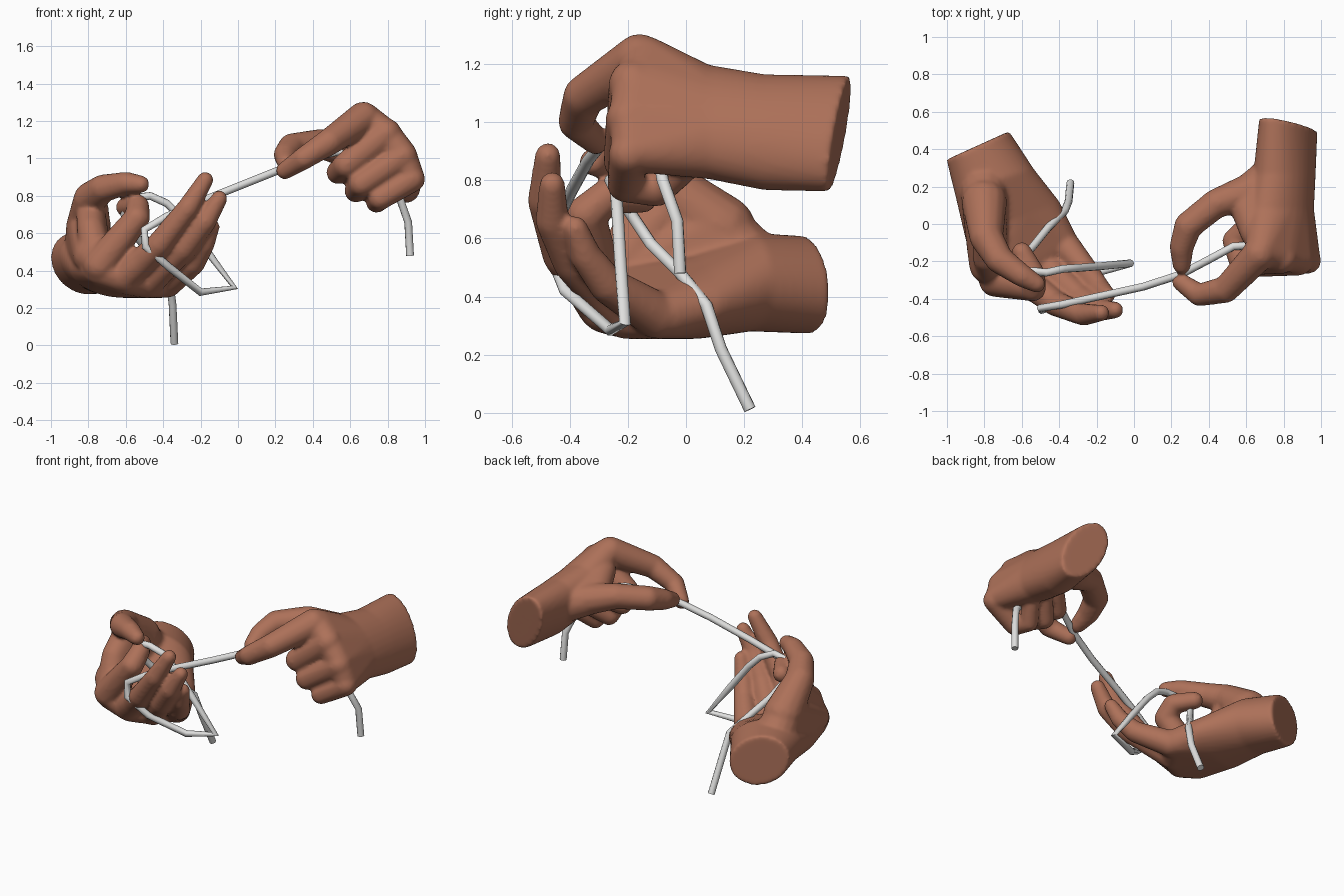
import bpy, bmesh, math
from mathutils import Vector

def material(name, col):
    m = bpy.data.materials.new(name)
    m.diffuse_color = (*col, 1)
    return m

skin = material("brown skin", (0.42, 0.165, 0.10))
white = material("pale rope", (0.74, 0.74, 0.73))

def ball(p, n=84):
    """Points on a sphere (x, y, z, r)."""
    x, y, z, r = p
    r += .002
    pts = []
    for i in range(n):
        k = 1 - 2 * (i + .5) / n
        s, a = math.sqrt(1 - k * k), i * 2.39996
        pts.append((x + r * s * math.cos(a), y + r * s * math.sin(a), z + r * k))
    return pts

def disc(c, u, v, n=32):
    """Points on an ellipse with half axes u and v."""
    c, u, v = Vector(c), Vector(u), Vector(v)
    return [c + u * math.cos(t * math.tau / n) + v * math.sin(t * math.tau / n) for t in range(n)]

def hull(bm, pts):
    vs = [bm.verts.new(p) for p in pts]
    res = bmesh.ops.convex_hull(bm, input=vs)
    dead = [g for g in res["geom_interior"] + res["geom_unused"] if isinstance(g, bmesh.types.BMVert)]
    bmesh.ops.delete(bm, geom=list(set(dead)), context='VERTS')

def chain(bm, joints):
    """Tapered capsules through a row of joints."""
    for a, b in zip(joints, joints[1:]):
        hull(bm, ball(a) + ball(b))

def hand(name, discs, palms, digits):
    bm = bmesh.new()
    for a, b in zip(discs, discs[1:]):
        hull(bm, disc(*a) + disc(*b))
    for use_wrist, balls in palms:
        pts = disc(*discs[-1]) if use_wrist else []
        for p in balls:
            pts = pts + ball(p)
        hull(bm, pts)
    for d in digits:
        chain(bm, d)
    bmesh.ops.recalc_face_normals(bm, faces=bm.faces)
    me = bpy.data.meshes.new(name)
    bm.to_mesh(me)
    bm.free()
    ob = bpy.data.objects.new(name, me)
    bpy.context.collection.objects.link(ob)
    me.materials.append(skin)
    # fuse the pieces into one soft skin
    r = ob.modifiers.new("fuse", 'REMESH')
    r.mode, r.voxel_size, r.use_smooth_shade = 'VOXEL', 0.011, True
    s = ob.modifiers.new("soften", 'SMOOTH')
    s.factor, s.iterations = 0.5, 10
    return ob

# upper hand: index and thumb pinch, other fingers curled into a fist
hand("upper_hand",
     [((.825, .53, .96), (.11, -.04, -.19), (.11, -.01, .06)),
      ((.805, .27, .965), (.11, 0, -.185), (.125, 0, .075)),
      ((.785, .08, 1.0), (.135, 0, -.175), (.115, 0, .09))],
     [(True, [(.68, -.14, 1.21, .085), (.79, -.17, 1.13, .08), (.88, -.19, 1.02, .075), (.925, -.185, .90, .07)]),
      (False, [(.75, .25, 1.0, .12), (.58, .15, 1.04, .09), (.65, -.05, 1.13, .08)])],
     [# thumb
      [(.64, .18, 1.03, .10), (.44, .11, 1.08, .077), (.29, -.01, 1.06, .074), (.255, -.12, 1.02, .064), (.255, -.22, .98, .047)],
      # index finger
      [(.67, -.16, 1.215, .088), (.49, -.35, 1.09, .071), (.35, -.38, 1.0, .059), (.25, -.31, .935, .046)],
      # middle finger
      [(.79, -.18, 1.13, .085), (.58, -.205, .965, .070), (.535, -.09, .925, .062), (.62, .0, .98, .055)],
      # ring finger
      [(.88, -.195, 1.01, .08), (.66, -.215, .865, .068), (.63, -.09, .825, .06), (.71, .0, .90, .055)],
      # little finger
      [(.93, -.195, .89, .07), (.76, -.21, .785, .060), (.74, -.10, .765, .055), (.80, -.01, .84, .05)]])

# lower hand: palm up, thumb and index pinch, other fingers open
hand("lower_hand",
     [((-.835, .42, .44), (-.15, -.068, .10), (.075, .034, .135)),
      ((-.745, .22, .45), (-.20, -.07, .07), (.06, .03, .155)),
      ((-.65, .02, .395), (-.25, -.10, .04), (.03, .01, .135))],
     [(True, [(-.74, -.28, .41, .09), (-.60, -.28, .36, .085), (-.48, -.20, .335, .08), (-.40, -.07, .34, .085)]),
      (False, [(-.80, .22, .50, .13), (-.80, .09, .64, .115), (-.78, -.22, .48, .10)]),
      (False, [(-.79, -.03, .74, .075), (-.785, -.18, .62, .075), (-.76, -.25, .48, .085)])],
     [# thumb
      [(-.80, .12, .63, .12), (-.79, -.07, .785, .088), (-.72, -.19, .84, .074), (-.60, -.275, .868, .06), (-.52, -.32, .862, .046)],
      # index finger
      [(-.74, -.30, .43, .09), (-.54, -.345, .68, .068), (-.535, -.27, .745, .06), (-.60, -.15, .74, .052)],
      # middle finger
      [(-.61, -.29, .37, .085), (-.51, -.355, .455, .074), (-.42, -.425, .54, .067), (-.27, -.485, .73, .058), (-.175, -.475, .885, .043)],
      # ring finger
      [(-.48, -.21, .335, .08), (-.39, -.30, .42, .07), (-.29, -.39, .515, .066), (-.175, -.46, .66, .057), (-.10, -.46, .785, .043)],
      # little finger
      [(-.38, -.10, .335, .08), (-.24, -.27, .44, .063), (-.18, -.345, .54, .053), (-.14, -.38, .635, .041)]])

# rope running from one hand, through a loop, to the other hand
path = [(.92, -.02, .48), (.91, -.03, .66), (.86, -.08, .80), (.70, -.11, .98), (.53, -.12, 1.035),
        (.42, -.18, 1.01), (.25, -.27, .95), (.05, -.335, .87), (-.20, -.39, .77), (-.38, -.43, .69),
        (-.50, -.45, .62), (-.495, -.46, .53), (-.37, -.415, .42), (-.20, -.26, .285), (-.02, -.21, .31),
        (-.17, -.225, .51), (-.30, -.235, .68), (-.38, -.24, .76), (-.47, -.26, .80), (-.56, -.25, .79),
        (-.61, -.20, .70), (-.54, -.12, .58), (-.46, -.02, .48), (-.37, .07, .37), (-.35, .12, .22),
        (-.34, .22, .012)]
cu = bpy.data.curves.new("rope", 'CURVE')
cu.dimensions = '3D'
cu.twist_mode = 'MINIMUM'
sp = cu.splines.new('POLY')
sp.points.add(len(path) - 1)
for p, q in zip(sp.points, path):
    p.co = (*q, 1)
    p.radius = 1
cu.bevel_depth, cu.bevel_resolution, cu.use_fill_caps = 0.021, 3, True
cu.materials.append(white)
rope = bpy.data.objects.new("rope", cu)
bpy.context.collection.objects.link(rope)
bpy.context.view_layer.objects.active = rope
rope.select_set(True)
bpy.ops.object.convert(target='MESH')
bpy.ops.object.shade_smooth_by_angle(angle=math.radians(50))
